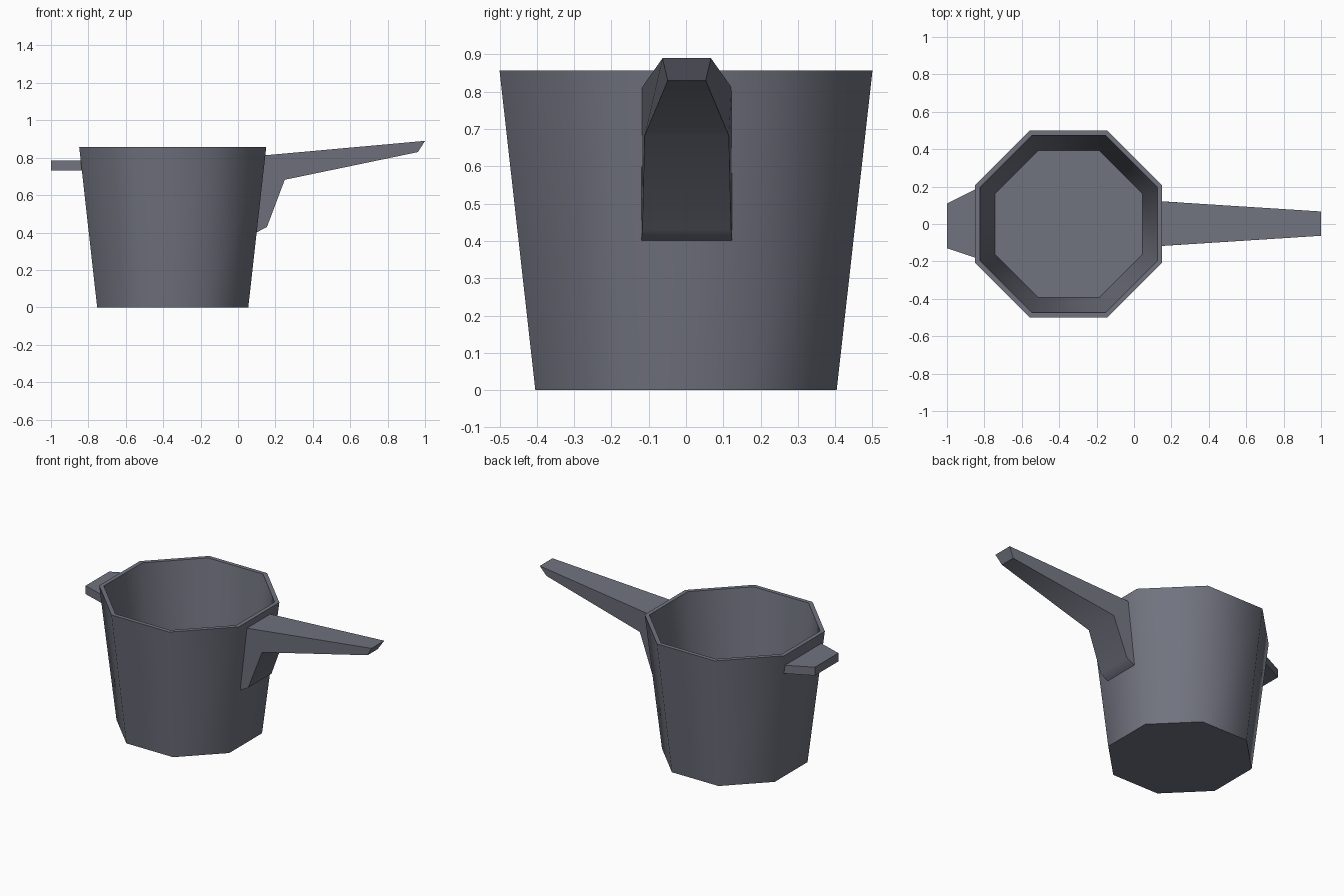
import bpy, bmesh, math

if "Cube" in bpy.data.objects:
    bpy.data.objects.remove(bpy.data.objects["Cube"])

grey = bpy.data.materials.new("slate grey")
grey.diffuse_color = (0.165, 0.172, 0.212, 1)
grey.use_nodes = True
grey.node_tree.nodes["Principled BSDF"].inputs["Base Color"].default_value = grey.diffuse_color


def finish(name, bm, angle):
    """Recalculate normals, smooth below the given edge angle, make the object."""
    bmesh.ops.recalc_face_normals(bm, faces=bm.faces)
    for f in bm.faces:
        f.smooth = True
    for e in bm.edges:
        e.smooth = e.calc_face_angle(0) < math.radians(angle)
    mesh = bpy.data.meshes.new(name)
    bm.to_mesh(mesh)
    bm.free()
    mesh.materials.append(grey)
    ob = bpy.data.objects.new(name, mesh)
    bpy.context.collection.objects.link(ob)
    return ob


def loft(bm, rings):
    """Skin consecutive closed rings and cap both ends."""
    rings = [[bm.verts.new(p) for p in r] for r in rings]
    for a, b in zip(rings, rings[1:]):
        n = len(a)
        for i in range(n):
            bm.faces.new((a[i], a[(i + 1) % n], b[(i + 1) % n], b[i]))
    return bm.faces.new(rings[0]), bm.faces.new(rings[-1])


def octagon(apothem, z):
    r = apothem / math.cos(math.pi / 8)
    return [(-0.349 + r * math.cos(math.pi / 8 + i * math.pi / 4),
             r * math.sin(math.pi / 8 + i * math.pi / 4), z) for i in range(8)]


# Pot: tapered octagonal bucket, outside up over the rim and down to the floor
bm = bmesh.new()
loft(bm, [octagon(0.404, 0), octagon(0.5, 0.857),
          octagon(0.474, 0.857), octagon(0.394, 0.13)])
finish("pot", bm, 50)

# Long handle: side profile (x, z, half width) with flared lower bracket
profile = [(0.135, 0.812, 0.12), (1.0, 0.89, 0.065), (0.962, 0.83, 0.051),
           (0.25, 0.682, 0.113), (0.155, 0.43, 0.119), (0.095, 0.398, 0.122)]
bm = bmesh.new()
loft(bm, [[(x, s * w + 0.002, z) for x, z, w in profile] for s in (-1, 1)])
bm.edges.ensure_lookup_table()
handle = finish("long_handle", bm, 60)
# keep the tip crisp
for e in handle.data.edges:
    if all(handle.data.vertices[v].co.x > 0.9 for v in e.vertices):
        e.use_edge_sharp = True

# Small grip on the opposite side
plan = [(-0.83, 0.194), (-1.0, 0.11), (-1.0, -0.13), (-0.83, -0.186)]
bm = bmesh.new()
loft(bm, [[(x, y, z) for x, y in plan] for z in (0.732, 0.786)])
finish("small_grip", bm, 30)
